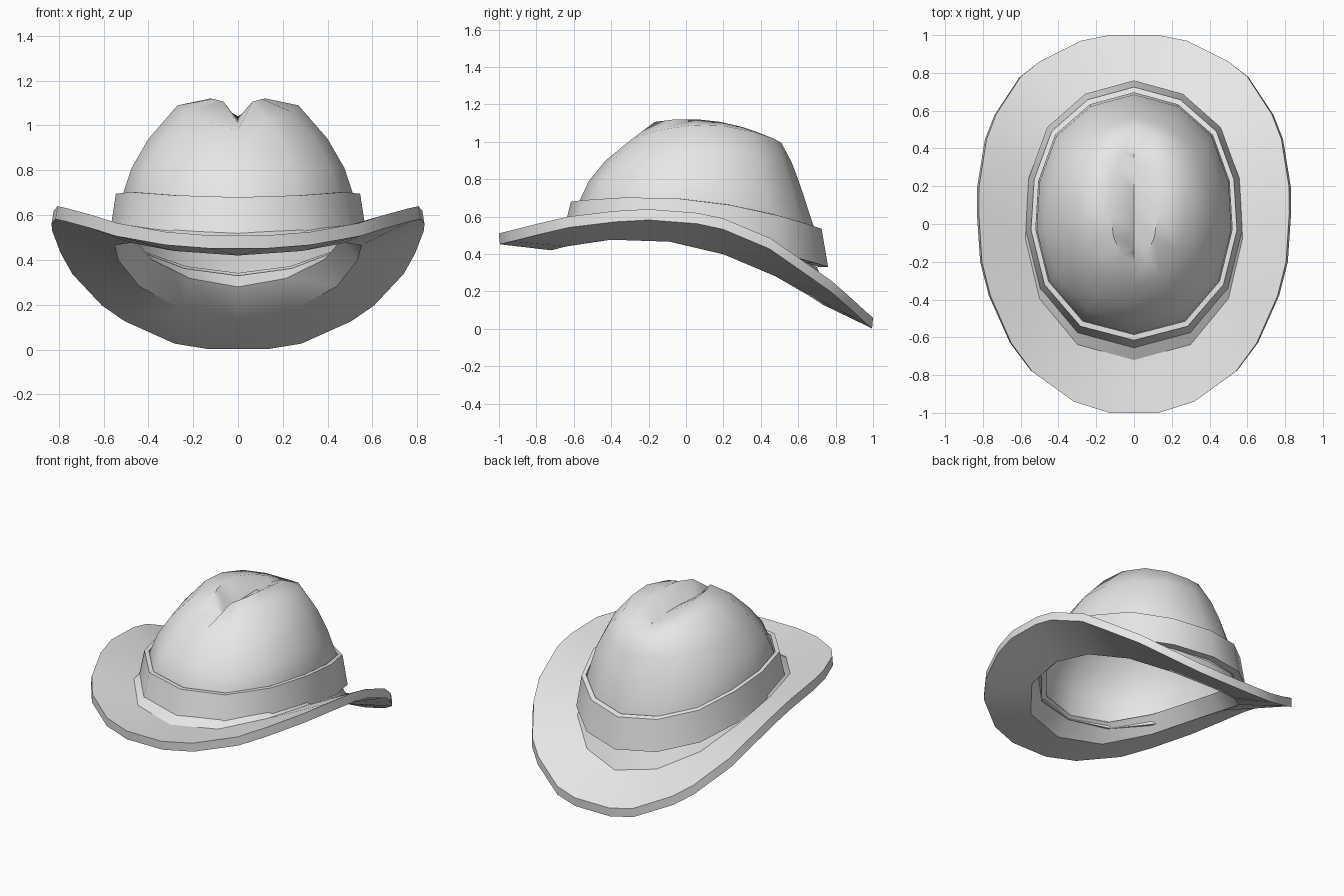
import bpy, bmesh, math

if "Cube" in bpy.data.objects:
    bpy.data.objects.remove(bpy.data.objects["Cube"])

felt = bpy.data.materials.new("light_grey_felt")
felt.use_nodes = True
felt.diffuse_color = (0.8, 0.8, 0.8, 1)
felt.node_tree.nodes["Principled BSDF"].inputs["Base Color"].default_value = (0.8, 0.8, 0.8, 1)

# Head oval, half outline from front to back: sideways share, front-to-back share
OVAL = [(0, 0), (.52, .055), (.87, .22), (1, .435), (.97, .635), (.8, .825), (.45, .95), (0, 1)]

# Brim edge, half outline from front to back
EDGE = [(.13, -1, .51), (.32, -.94, .525), (.54, -.78, .565), (.65, -.63, .6),
        (.76, -.38, .63), (.805, -.2, .64), (.822, .06, .62), (.82, .2, .59),
        (.78, .45, .485), (.73, .58, .395), (.6, .78, .255), (.5, .86, .185),
        (.28, .97, .085), (.13, 1, .06)]


def curve(t, front, mid, back):
    """Height running front to back through three values."""
    m = .44
    slope = (mid - front) / m
    bend = (back - mid) / (1 - m) - slope
    return front + slope * t + bend * t * (t - m)


def mirrored(half):
    return half + [(-x, y, z) for x, y, z in reversed(half)]


def oval(width, y0, y1, z0, zm, z1, dip=0):
    """Tilted oval ring; two points per corner so it pairs with the brim edge."""
    half = []
    for i, (u, t) in enumerate(OVAL):
        z = curve(t, z0, zm, z1)
        if u == 0:
            z -= dip * (1 - .7 * t)
        p = (u * width, y0 + t * (y1 - y0), z)
        half += [p] if i in (0, len(OVAL) - 1) else [p, p]
    return mirrored(half)


def loft(name, rings, closed, angle):
    """Skin a stack of rings into one smooth-shaded object."""
    bm = bmesh.new()
    loops = [[bm.verts.new(p) for p in ring] for ring in rings]
    pairs = list(zip(loops, loops[1:]))
    if closed:
        pairs.append((loops[-1], loops[0]))
    for a, b in pairs:
        n = len(a)
        for i in range(n):
            j = (i + 1) % n
            bm.faces.new((a[i], a[j], b[j], b[i]))
    bmesh.ops.remove_doubles(bm, verts=bm.verts, dist=.0005)
    bmesh.ops.recalc_face_normals(bm, faces=bm.faces)
    mesh = bpy.data.meshes.new(name)
    bm.to_mesh(mesh)
    bm.free()
    mesh.materials.append(felt)
    obj = bpy.data.objects.new(name, mesh)
    bpy.context.collection.objects.link(obj)
    bpy.ops.object.select_all(action='DESELECT')
    obj.select_set(True)
    bpy.context.view_layer.objects.active = obj
    bpy.ops.object.shade_smooth_by_angle(angle=math.radians(angle))
    return obj


# Brim: rolled collar, upper face, thin edge, underside
edge_top = mirrored(EDGE)
edge_low = mirrored([(x * 1.012, y * .995, z - .058) for x, y, z in EDGE])
loft("brim", [
    oval(.53, -.62, .70, .54, .56, .33),
    oval(.575, -.72, .76, .48, .52, .19),
    edge_top,
    edge_low,
    oval(.55, -.72, .73, .42, .465, .13),
    oval(.48, -.60, .63, .52, .55, .28),
], True, 35)

# Crown: domed shell with a pinched crease along the middle
loft("crown", [
    oval(.52, -.60, .70, .52, .55, .34),
    oval(.515, -.58, .685, .66, .69, .54),
    oval(.475, -.52, .61, .79, .81, .77),
    oval(.40, -.43, .565, .90, .94, .89),
    oval(.27, -.33, .51, 1.0, 1.09, 1.0, .02),
    oval(.125, -.20, .40, 1.10, 1.12, 1.045, .09),
    oval(0, -.15, .36, 1.02, 1.04, 1.03),
], False, 50)

# Hat band: thick flared ring around the crown
loft("hat_band", [
    oval(.575, -.66, .76, .50, .50, .33),
    oval(.545, -.615, .725, .68, .695, .535),
    oval(.52, -.585, .695, .68, .695, .545),
    oval(.535, -.62, .71, .50, .50, .33),
], True, 35)
